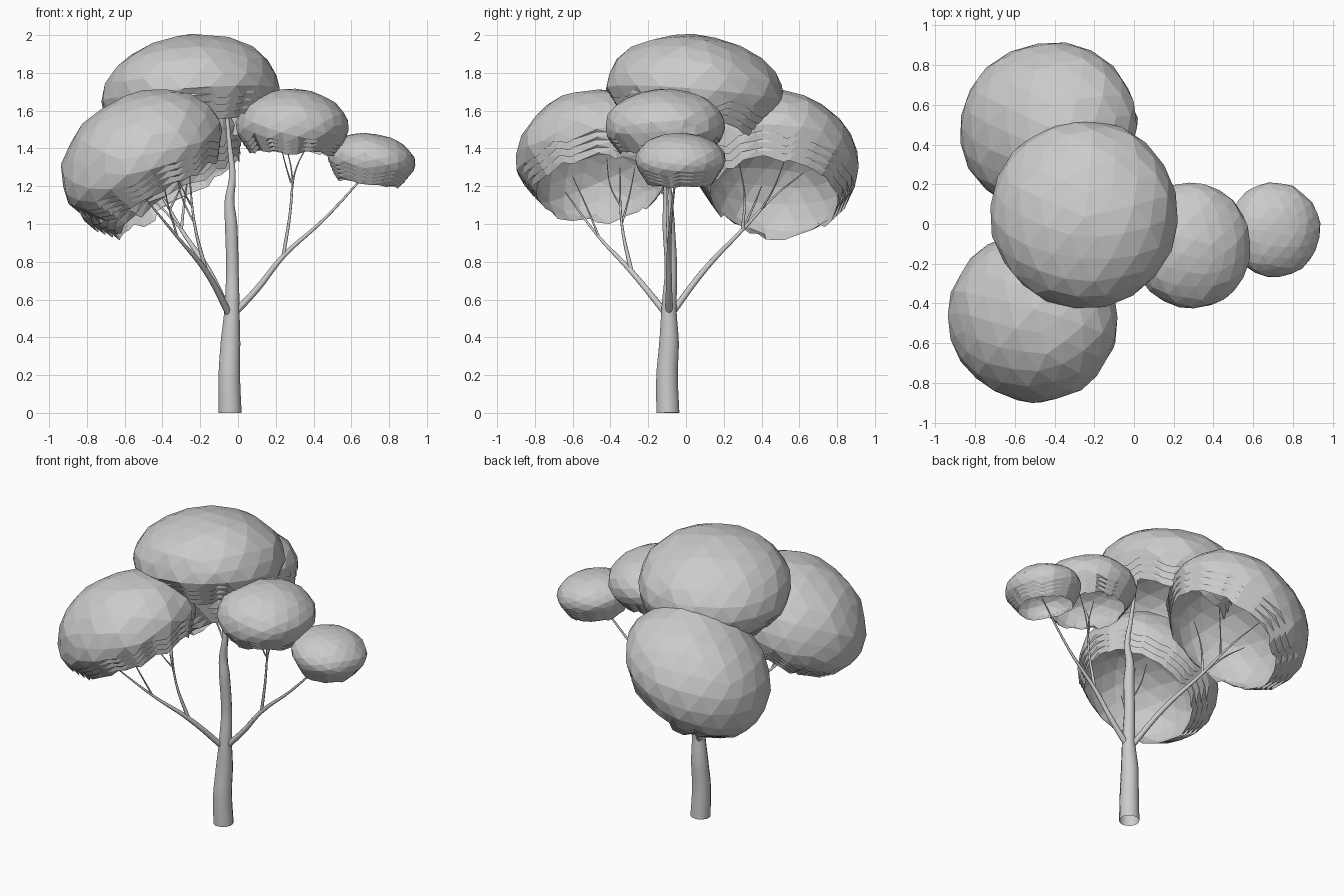
import bpy, bmesh, math, random
from mathutils import Matrix, Euler

random.seed(4)


def canopy(name, centre, radii, tilt_x, tilt_y, cut=-0.33, squash=0.7,
           layers=4, drop=0.08, shrink=0.055):
    """Nested open faceted domes; each inner one is smaller and hangs lower."""
    rx, ry, h = radii
    tilt = Euler((math.radians(tilt_x), math.radians(tilt_y), 0)).to_matrix().to_4x4()
    spin = Euler([random.uniform(0, 0.6) for _ in range(3)]).to_matrix().to_4x4()
    # One unit dome, cut below its middle, with a ragged rim that curls inward
    dome = bmesh.new()
    bmesh.ops.create_icosphere(dome, subdivisions=3, radius=1.0, matrix=spin)
    geom = dome.verts[:] + dome.edges[:] + dome.faces[:]
    bmesh.ops.bisect_plane(dome, geom=geom, plane_co=(0, 0, cut),
                           plane_no=(0, 0, 1), clear_inner=True)
    bmesh.ops.remove_doubles(dome, verts=dome.verts[:], dist=0.06)
    for v in dome.verts:
        if v.co.z < 0:
            v.co.z *= squash
        if v.is_boundary:
            v.co.z += random.uniform(-0.09, 0.07)
        else:
            v.co *= random.uniform(0.985, 1.015)
    unit = bpy.data.meshes.new("unit_dome")
    dome.to_mesh(unit)
    dome.free()
    # Stack the layers
    bm = bmesh.new()
    for i in range(layers):
        s = 1 - shrink * i
        layer = unit.copy()
        layer.transform(Matrix.Translation(centre) @ tilt
                        @ Matrix.Translation((0, 0, -drop * rx * i))
                        @ Matrix.Diagonal((rx * s, ry * s, h * s, 1)))
        bm.from_mesh(layer)
        bpy.data.meshes.remove(layer)
    bpy.data.meshes.remove(unit)
    mesh = bpy.data.meshes.new(name)
    bm.to_mesh(mesh)
    bm.free()
    ob = bpy.data.objects.new(name, mesh)
    bpy.context.collection.objects.link(ob)
    return ob


def wood(name, paths, sides=2):
    """Tapering round tubes along smooth paths of (x, y, z, radius)."""
    cu = bpy.data.curves.new(name, 'CURVE')
    cu.dimensions = '3D'
    cu.bevel_depth = 1.0
    cu.bevel_resolution = sides
    cu.resolution_u = 5
    for pts in paths:
        sp = cu.splines.new('BEZIER')
        sp.bezier_points.add(len(pts) - 1)
        for bp, (x, y, z, r) in zip(sp.bezier_points, pts):
            bp.co = (x, y, z)
            bp.radius = r
            bp.handle_left_type = bp.handle_right_type = 'AUTO'
    ob = bpy.data.objects.new(name, cu)
    bpy.context.collection.objects.link(ob)
    bpy.ops.object.select_all(action='DESELECT')
    ob.select_set(True)
    bpy.context.view_layer.objects.active = ob
    bpy.ops.object.convert(target='MESH')
    bpy.ops.object.shade_smooth_by_angle(angle=math.radians(50))
    return ob


# Foliage domes
canopy("top_canopy", (-0.25, 0.05, 1.68), (0.475, 0.48, 0.32), -8, -7)
canopy("front_left_canopy", (-0.50, -0.47, 1.34), (0.46, 0.43, 0.35), 4, -28)
canopy("back_left_canopy", (-0.42, 0.48, 1.30), (0.49, 0.435, 0.37), -4, -32)
canopy("right_canopy", (0.29, -0.11, 1.515), (0.30, 0.32, 0.20), 0, 2, -0.42, 0.9)
canopy("far_right_canopy", (0.705, -0.03, 1.34), (0.235, 0.24, 0.14), 0, 8, -0.5, 1.0, drop=0.095)

# Trunk
wood("trunk", [[(-0.042, -0.096, 0.0, 0.063), (-0.046, -0.10, 0.2, 0.059),
                (-0.040, -0.090, 0.37, 0.054), (-0.032, -0.09, 0.55, 0.041),
                (-0.030, -0.080, 0.75, 0.034), (-0.037, -0.092, 1.0, 0.034),
                (-0.045, -0.095, 1.12, 0.027), (-0.030, -0.10, 1.25, 0.018),
                (-0.045, -0.085, 1.42, 0.013), (-0.07, -0.06, 1.7, 0.008)]], 4)

# Main limbs and forks
R = 0.019
wood("right_limb", [
    [(-0.045, -0.09, 0.50, R), (0.10, -0.09, 0.655, 0.017), (0.24, -0.09, 0.83, 0.013),
     (0.45, -0.08, 1.02, 0.008), (0.70, -0.05, 1.29, 0.004)],
    [(0.24, -0.09, 0.83, 0.010), (0.28, -0.10, 1.1, 0.007), (0.285, -0.10, 1.27, 0.004), (0.24, -0.10, 1.46, 0.002)],
    [(0.28, -0.10, 1.15, 0.006), (0.31, -0.09, 1.3, 0.004), (0.39, -0.06, 1.45, 0.002)],
    [(0.28, -0.10, 1.22, 0.005), (0.25, -0.13, 1.32, 0.003), (0.22, -0.2, 1.45, 0.002)]])
wood("front_left_limb", [
    [(-0.035, -0.085, 0.50, R), (-0.17, -0.29, 0.75, 0.015),
     (-0.32, -0.46, 0.93, 0.008), (-0.52, -0.64, 1.17, 0.003)],
    [(-0.17, -0.29, 0.75, 0.012), (-0.23, -0.34, 1.0, 0.007), (-0.26, -0.35, 1.3, 0.003)],
    [(-0.23, -0.34, 1.0, 0.006), (-0.30, -0.30, 1.15, 0.004), (-0.33, -0.27, 1.3, 0.002)],
    [(-0.32, -0.46, 0.93, 0.006), (-0.37, -0.53, 1.1, 0.004), (-0.40, -0.60, 1.25, 0.002)],
    [(-0.25, -0.35, 1.1, 0.005), (-0.30, -0.40, 1.2, 0.003), (-0.37, -0.42, 1.35, 0.002)]])
wood("back_left_limb", [
    [(-0.035, -0.095, 0.50, R), (-0.16, 0.10, 0.76, 0.016),
     (-0.30, 0.30, 0.97, 0.010), (-0.40, 0.46, 1.14, 0.006), (-0.50, 0.62, 1.27, 0.002)],
    [(-0.30, 0.30, 0.97, 0.009), (-0.28, 0.31, 1.15, 0.005), (-0.25, 0.28, 1.33, 0.002)],
    [(-0.30, 0.30, 0.97, 0.007), (-0.42, 0.36, 1.1, 0.005), (-0.55, 0.40, 1.2, 0.002)],
    [(-0.36, 0.40, 1.08, 0.006), (-0.31, 0.46, 1.18, 0.004), (-0.25, 0.52, 1.33, 0.002)]])
